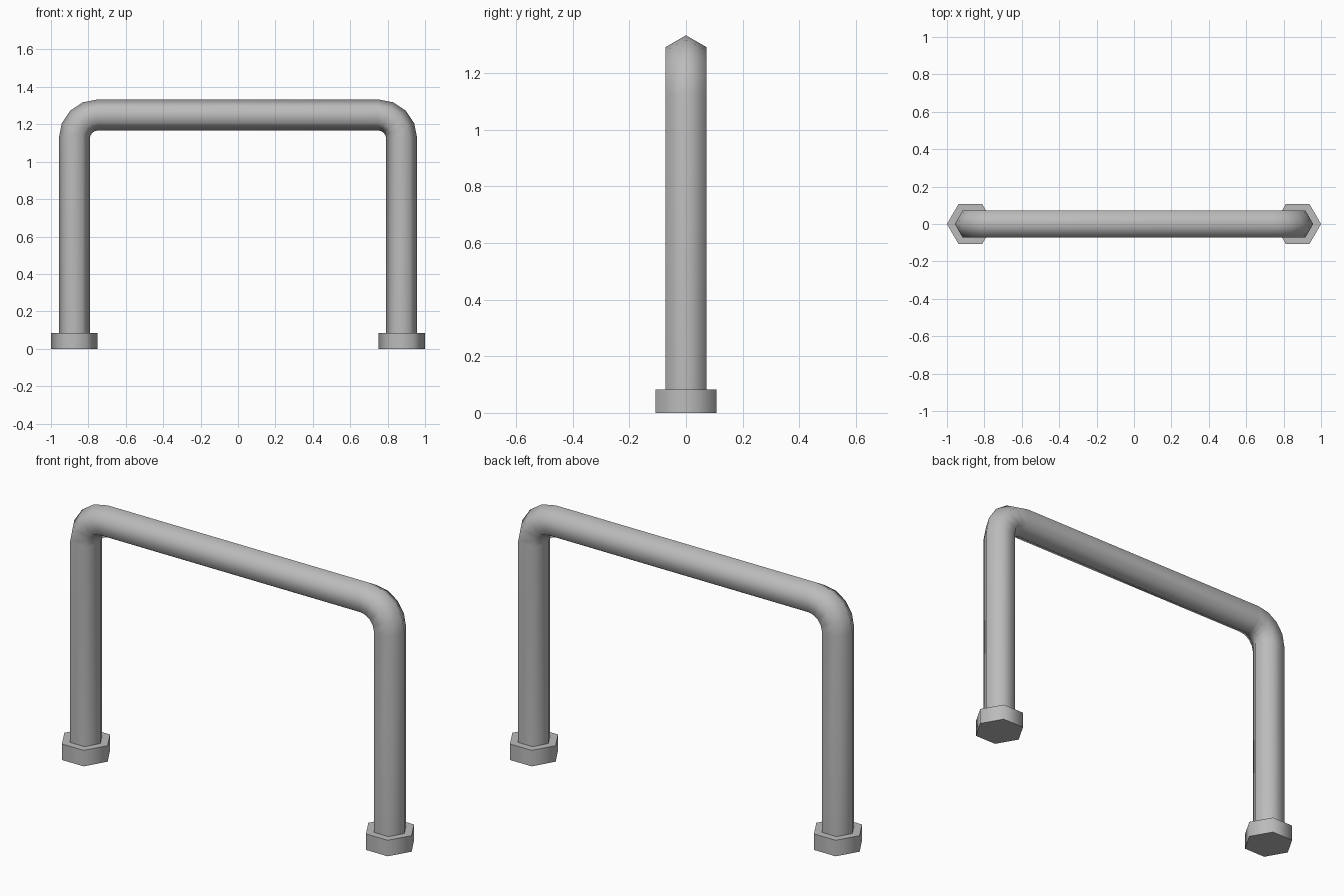
import bpy, bmesh
from math import sin, cos, pi, radians
from mathutils import Vector

cube = bpy.data.objects.get("Cube")
if cube:
    bpy.data.objects.remove(cube)

# Main dimensions
LEG_X = 0.875
BAR_Z = 1.25
TUBE_R = 1 / 12
BEND_R = 0.125
FOOT_R = 0.125
FOOT_H = 1 / 12
SIDES = 6
BEND_STEPS = 4

metal = bpy.data.materials.new("grey metal")
metal.use_nodes = True
COLOUR = (0.5, 0.5, 0.5, 1)
metal.diffuse_color = COLOUR
metal.node_tree.nodes["Principled BSDF"].inputs["Base Color"].default_value = COLOUR


def finish(bm, name):
    """Turn a bmesh into a smooth object that keeps its end caps crisp."""
    bmesh.ops.recalc_face_normals(bm, faces=bm.faces)
    mesh = bpy.data.meshes.new(name)
    bm.to_mesh(mesh)
    bm.free()
    mesh.materials.append(metal)
    obj = bpy.data.objects.new(name, mesh)
    bpy.context.collection.objects.link(obj)
    bpy.ops.object.select_all(action="DESELECT")
    obj.select_set(True)
    bpy.context.view_layer.objects.active = obj
    bpy.ops.object.shade_smooth_by_angle(angle=radians(65))
    return obj


def hex_ring(bm, centre, outward, radius):
    """Hexagon of vertices with one corner pointing outward."""
    ring = []
    for i in range(SIDES):
        a = 2 * pi * i / SIDES
        offset = outward * cos(a) + Vector((0, 1, 0)) * sin(a)
        ring.append(bm.verts.new(centre + offset * radius))
    return ring


def sweep(name, stations, radius):
    """Skin a closed hexagonal tube through (centre, outward) stations."""
    bm = bmesh.new()
    rings = [hex_ring(bm, c, o, radius) for c, o in stations]
    for a, b in zip(rings, rings[1:]):
        for i in range(SIDES):
            j = (i + 1) % SIDES
            bm.faces.new((a[i], a[j], b[j], b[i]))
    bm.faces.new(rings[0])
    bm.faces.new(rings[-1])
    return finish(bm, name)


# Bent tube: one leg and corner, then the mirrored half
half = [(Vector((LEG_X, 0, FOOT_H)), Vector((1, 0, 0)))]
pivot = Vector((LEG_X - BEND_R, 0, BAR_Z - BEND_R))
for k in range(BEND_STEPS + 1):
    a = pi / 2 * k / BEND_STEPS
    out = Vector((cos(a), 0, sin(a)))
    half.append((pivot + out * BEND_R, out))
flip = Vector((-1, 1, 1))
other = [(c * flip, o * flip) for c, o in reversed(half)]
sweep("handle_tube", half + other, TUBE_R)

# Hexagonal feet
for side, name in ((1, "left_foot"), (-1, "right_foot")):
    x_axis = Vector((side, 0, 0))
    sweep(name, [(x_axis * LEG_X + Vector((0, 0, z)), x_axis)
                 for z in (0, FOOT_H)], FOOT_R)
